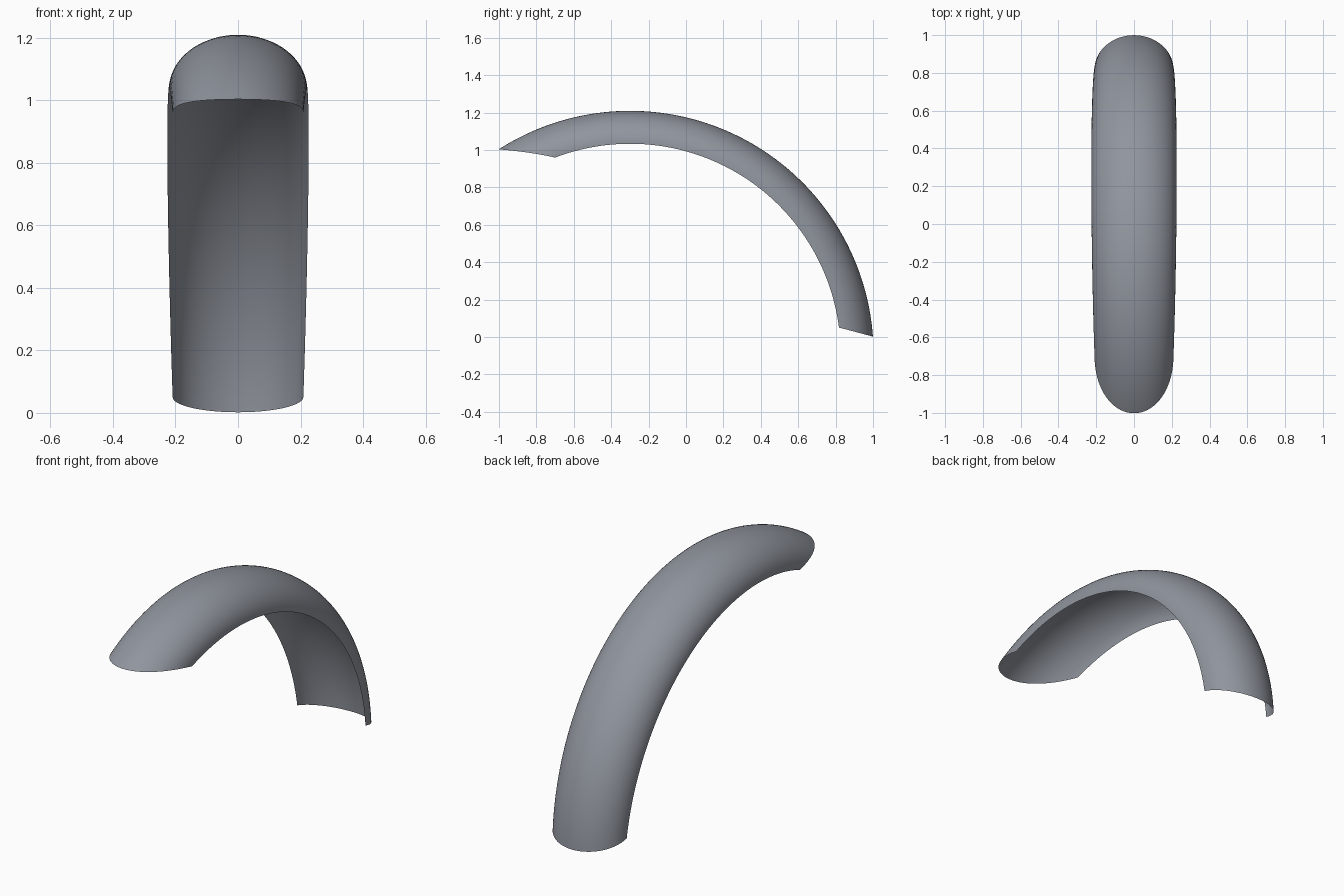
import bpy, bmesh
from math import atan2, sin, cos, pi
from mathutils import Vector

cube = bpy.data.objects.get("Cube")
if cube:
    bpy.data.objects.remove(cube, do_unlink=True)

# Side-profile layout in (y, z): wheel centre and the slanted end cuts
CENTRE = Vector((-0.299, -0.093))
RIM_RADIUS, CROWN_RISE = 1.126, 0.176
FRONT_RIM, FRONT_CROWN = Vector((-0.7, 0.96)), Vector((-1.0, 1.0))
REAR_RIM, REAR_CROWN = Vector((0.815, 0.05)), Vector((1.0, 0.002))


def cut_angle(rim, crown, rise):
    """Angle around the wheel centre of a point on an end cut."""
    p = rim.lerp(crown, rise) - CENTRE
    return atan2(p.y, p.x)


def guard_point(u, v):
    """u runs front to rear, v runs across the half-elliptic section."""
    rise = sin(v * pi)
    front = cut_angle(FRONT_RIM, FRONT_CROWN, rise)
    rear = cut_angle(REAR_RIM, REAR_CROWN, rise)
    angle = front + (rear - front) * u
    half_width = 0.226 - 0.017 * (2 * u - 1) ** 2   # slight taper to both ends
    radius = RIM_RADIUS + CROWN_RISE * rise
    return Vector((-half_width * cos(v * pi),
                   CENTRE.x + radius * cos(angle),
                   CENTRE.y + radius * sin(angle)))


# Paint
paint = bpy.data.materials.new("blue_grey_paint")
paint.use_nodes = True
colour = (0.28, 0.30, 0.34, 1)
paint.diffuse_color = colour
paint.node_tree.nodes["Principled BSDF"].inputs["Base Color"].default_value = colour

# Curved sheet: a flat grid wrapped onto the guard surface
bm = bmesh.new()
bmesh.ops.create_grid(bm, x_segments=72, y_segments=36, size=0.5)
for vert in bm.verts:
    vert.co = guard_point(vert.co.x + 0.5, vert.co.y + 0.5)
bm.normal_update()
middle = min(bm.faces, key=lambda f: f.calc_center_median().y ** 2 + f.calc_center_median().x ** 2)
if middle.normal.z < 0:
    bmesh.ops.reverse_faces(bm, faces=bm.faces[:])

mesh = bpy.data.meshes.new("mudguard")
bm.to_mesh(mesh)
bm.free()
mesh.materials.append(paint)
mudguard = bpy.data.objects.new("mudguard", mesh)
bpy.context.collection.objects.link(mudguard)

bpy.context.view_layer.objects.active = mudguard
mudguard.select_set(True)
bpy.ops.object.shade_smooth_by_angle()
